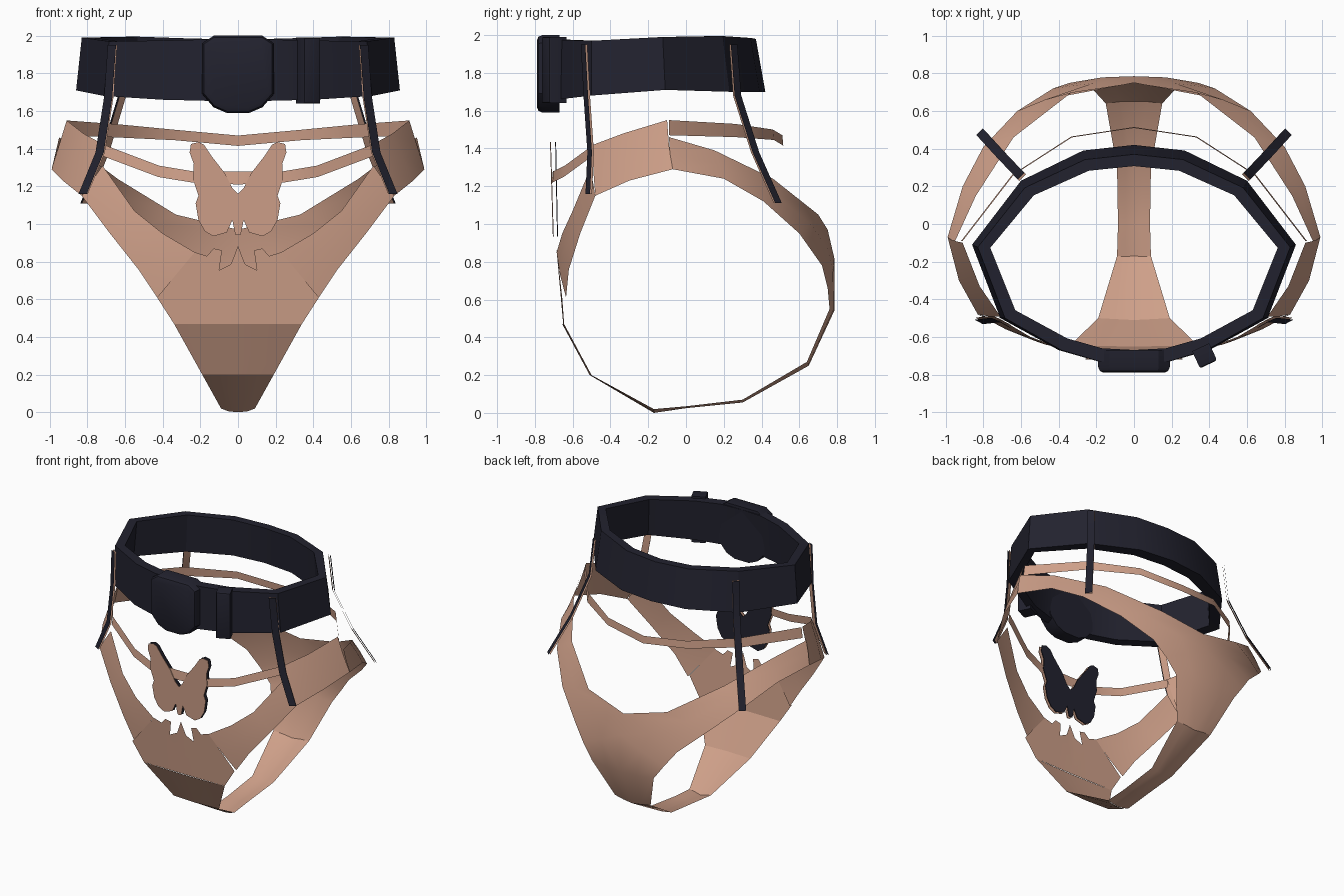
import bpy, bmesh, math
from mathutils import Vector, Matrix

if "Cube" in bpy.data.objects:
    bpy.data.objects.remove(bpy.data.objects["Cube"], do_unlink=True)


def material(name, rgb):
    m = bpy.data.materials.new(name)
    m.use_nodes = True
    m.diffuse_color = (*rgb, 1)
    m.node_tree.nodes["Principled BSDF"].inputs["Base Color"].default_value = (*rgb, 1)
    return m


TAN = material("tan fabric", (0.62, 0.35, 0.25))
BLACK = material("dark leather", (0.016, 0.016, 0.028))


def finish(name, bm, mat, mirror=False, angle=30):
    """Optionally mirror across x, weld, and turn into a shaded object."""
    if mirror:
        copy = bmesh.ops.duplicate(bm, geom=bm.verts[:] + bm.edges[:] + bm.faces[:])["geom"]
        for v in copy:
            if isinstance(v, bmesh.types.BMVert):
                v.co.x *= -1
        bmesh.ops.remove_doubles(bm, verts=bm.verts[:], dist=0.0005)
    bmesh.ops.recalc_face_normals(bm, faces=bm.faces[:])
    mesh = bpy.data.meshes.new(name)
    bm.to_mesh(mesh)
    bm.free()
    mesh.materials.append(mat)
    ob = bpy.data.objects.new(name, mesh)
    bpy.context.collection.objects.link(ob)
    bpy.ops.object.select_all(action="DESELECT")
    ob.select_set(True)
    bpy.context.view_layer.objects.active = ob
    bpy.ops.object.shade_smooth_by_angle(angle=math.radians(angle))
    return ob


def loft(bm, rows, closed=False):
    """Skin a grid of faces over rows of points."""
    grid = [[bm.verts.new(p) for p in row] for row in rows]
    pairs = list(zip(grid, grid[1:]))
    if closed:
        pairs.append((grid[-1], grid[0]))
    for a, b in pairs:
        n = len(a)
        for i in range(n if closed else n - 1):
            j = (i + 1) % n
            bm.faces.new((a[i], a[j], b[j], b[i]))


def panel_rows(pairs, bulge):
    """Add a slightly bulged middle point between the two edges of each row."""
    rows = []
    for low, high in pairs:
        a, b = Vector(low), Vector(high)
        mid = (a + b) / 2
        mid.y += math.copysign(bulge * (a - b).length, mid.y)
        rows.append((a, mid, b))
    return rows


# Front panel: side band, then the tapering front, then the gusset
bm = bmesh.new()
loft(bm, panel_rows([
    ((.99, -.07, 1.29), (.91, -.10, 1.55)),
    ((.93, -.30, 1.23), (.82, -.33, 1.48)),
    ((.83, -.48, 1.15), (.71, -.49, 1.42))], .02))
loft(bm, panel_rows([
    ((.83, -.48, 1.15), (.72, -.50, 1.31)),
    ((.68, -.56, .95), (.55, -.60, 1.07)),
    ((.53, -.62, .76), (.40, -.655, .95)),
    ((.43, -.635, .61), (.23, -.685, .85))], .02))
loft(bm, [
    ((.34, -.645, .47), (.17, -.652, .47), (0, -.655, .47)),
    ((.19, -.50, .20), (.10, -.505, .20), (0, -.51, .20)),
    ((.09, -.17, .02), (.05, -.17, .005), (0, -.17, 0))])

# Scalloped notch in the middle of the front panel
notch = [(.43, .61), (.34, .47), (.17, .47), (0, .47), (0, .885), (.037, .787), (.10, .755),
         (.085, .86), (.13, .87), (.165, .83), (.23, .85)]
bm.faces.new([bm.verts.new((x, -.65 - .09 * (z - .47) + .04 * x * x, z)) for x, z in notch])
finish("front_panel", bm, TAN, mirror=True)

# Back panel running down into the gusset
bm = bmesh.new()
loft(bm, panel_rows([
    ((.99, -.07, 1.29), (.95, -.09, 1.46)),
    ((.91, .20, 1.24), (.84, .15, 1.39)),
    ((.80, .41, 1.12), (.64, .46, 1.24)),
    ((.62, .60, .95), (.33, .70, 1.05)),
    ((.43, .72, .78), (0, .75, .97)),
    ((.34, .75, .66), (0, .785, .82)),
    ((.26, .76, .55), (0, .785, .54)),
    ((.15, .64, .27), (0, .65, .25)),
    ((.09, .30, .07), (0, .30, .055)),
    ((.085, 0, .035), (0, 0, .025)),
    ((.09, -.17, .02), (0, -.17, 0))], .03))
finish("back_panel", bm, TAN, mirror=True)


def thin_strap(name, stations):
    """Upright band: each station is x, y, top z, bottom z."""
    bm = bmesh.new()
    loft(bm, [((x, y, hi), (x * 1.01, y * 1.01, lo)) for x, y, hi, lo in stations])
    finish(name, bm, TAN, mirror=True)


thin_strap("front_hip_strap", [(.71, -.49, 1.42, 1.36), (.42, -.64, 1.31, 1.25),
                               (.24, -.70, 1.28, 1.22), (0, -.705, 1.28, 1.21)])
thin_strap("back_hip_strap", [(.91, -.09, 1.55, 1.47), (.64, .26, 1.53, 1.46),
                              (.33, .46, 1.50, 1.445), (0, .51, 1.47, 1.415)])

# Waist belt: flared faceted ring of x, y, top z, bottom z
half = [(0, .42, 1.98, 1.70), (.27, .39, 1.985, 1.70), (.60, .23, 1.995, 1.70),
        (.86, -.11, 1.99, 1.71), (.71, -.50, 1.97, 1.68), (.40, -.67, 1.975, 1.66),
        (.19, -.73, 1.98, 1.655), (0, -.74, 1.98, 1.65)]
ring = half + [(-x, y, t, b) for x, y, t, b in half[-2:0:-1]]
rows = []
for x, y, top, bot in ring:
    tx, ty = x * .965, y - .05 * max(0, (y + .3) / .72)
    ix, iy = tx * .92, -.15 + (ty + .15) * .88
    rows.append([(x, y, bot), (tx, ty, top), (ix, iy, top), (ix * 1.03, iy * 1.03, bot + .01)])
bm = bmesh.new()
loft(bm, rows, closed=True)
finish("waist_belt", bm, BLACK, angle=25)


def slab(name, outline, y0, y1, mat, mirror=False, bevel=0, lean=0):
    """Extrude an x-z outline from y0 to y1."""
    bm = bmesh.new()
    face = bm.faces.new([bm.verts.new((x, y0 - lean * (z - 1.2), z)) for x, z in outline])
    out = bmesh.ops.extrude_face_region(bm, geom=[face])["geom"]
    for v in out:
        if isinstance(v, bmesh.types.BMVert):
            v.co.y += y1 - y0
    if bevel:
        front = [e for e in bm.edges if all(v.co.y < (y0 + y1) / 2 for v in e.verts)]
        bmesh.ops.bevel(bm, geom=front, offset=bevel, segments=2, profile=.5, affect="EDGES")
    return finish(name, bm, mat, mirror)


# Belt buckle plate and keeper loop
buckle = [(.19, 1.96), (.19, 1.69), (.13, 1.62), (.06, 1.59)]
slab("belt_buckle", buckle + [(-x, z) for x, z in reversed(buckle)] + [(-.13, 2.0), (.13, 2.0)],
     -.67, -.79, BLACK, bevel=.03)
keeper = slab("belt_keeper", [(-.05, 1.64), (.05, 1.64), (.05, 1.99), (-.05, 1.99)],
              .05, -.05, BLACK, bevel=.012)
keeper.matrix_world = Matrix.Translation((.375, -.70, 0)) @ Matrix.Rotation(math.radians(25), 4, "Z")

# Butterfly ornament: tan face plate over a dark backing
wing = [(0, 1.16), (.03, 1.19), (.07, 1.27), (.14, 1.36), (.18, 1.42), (.21, 1.435), (.25, 1.425),
        (.257, 1.38), (.235, 1.32), (.24, 1.24), (.21, 1.15), (.225, 1.11), (.21, 1.02),
        (.175, .96), (.13, .935), (.06, .955), (.03, 1.02), (.015, .945), (0, .94)]
slab("butterfly_face", wing, -.708, -.713, TAN, mirror=True, lean=.03)
slab("butterfly_backing", wing, -.683, -.688, BLACK, mirror=True, lean=.02)


# Garters: dark outer ribbon with a tan lining
def garter(name, path, width, out):
    w, n = Vector(width) * .025, Vector(out)
    for suffix, mat, depth in (("", BLACK, 0), ("_lining", TAN, -.012)):
        bm = bmesh.new()
        loft(bm, [(Vector(p) - w + n * depth, Vector(p) + w + n * depth) for p in path])
        finish(name + suffix, bm, mat, mirror=True)


garter("front_garters", [(.67, -.545, 1.95), (.69, -.53, 1.67), (.735, -.51, 1.38),
                         (.825, -.52, 1.16)], (.88, .48, 0), (.48, -.88, 0))
garter("back_garters", [(.60, .255, 1.95), (.62, .275, 1.68), (.71, .37, 1.38),
                        (.82, .49, 1.11)], (.7, -.7, 0), (.7, .7, 0))
